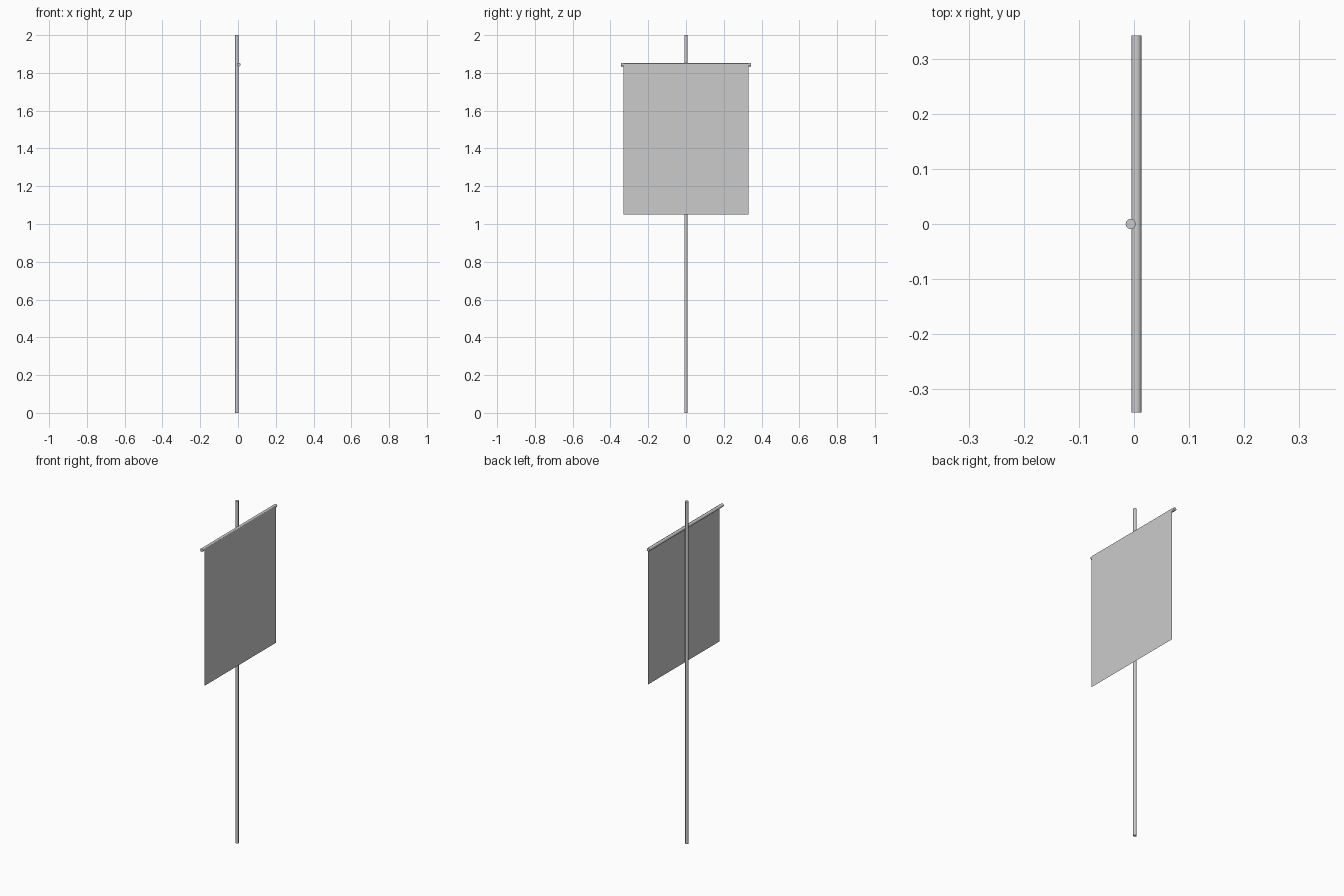
import bpy
from math import pi

if "Cube" in bpy.data.objects:
    bpy.data.objects.remove(bpy.data.objects["Cube"])


def rod(name, radius, length, location, rotation=(0, 0, 0)):
    bpy.ops.mesh.primitive_cylinder_add(vertices=12, radius=radius, depth=length,
                                        location=location, rotation=rotation)
    obj = bpy.context.object
    obj.name = name
    bpy.ops.object.shade_smooth_by_angle(angle=pi / 4)
    return obj


# Upright pole, slightly behind the banner
rod("pole", 0.0092, 2.0, (-0.006, 0, 1.0))

# Horizontal bar fixed to the front of the pole
rod("crossbar", 0.0095, 0.686, (0.0045, 0, 1.844), (pi / 2, 0, 0))

# Flat cloth hanging against the outer side of the bar
bpy.ops.mesh.primitive_plane_add(size=1, location=(0.0145, 0, 1.449),
                                 rotation=(0, pi / 2, 0))
cloth = bpy.context.object
cloth.name = "banner_cloth"
cloth.scale = (0.80, 0.664, 1)
bpy.ops.object.transform_apply(location=False, rotation=True, scale=True)
